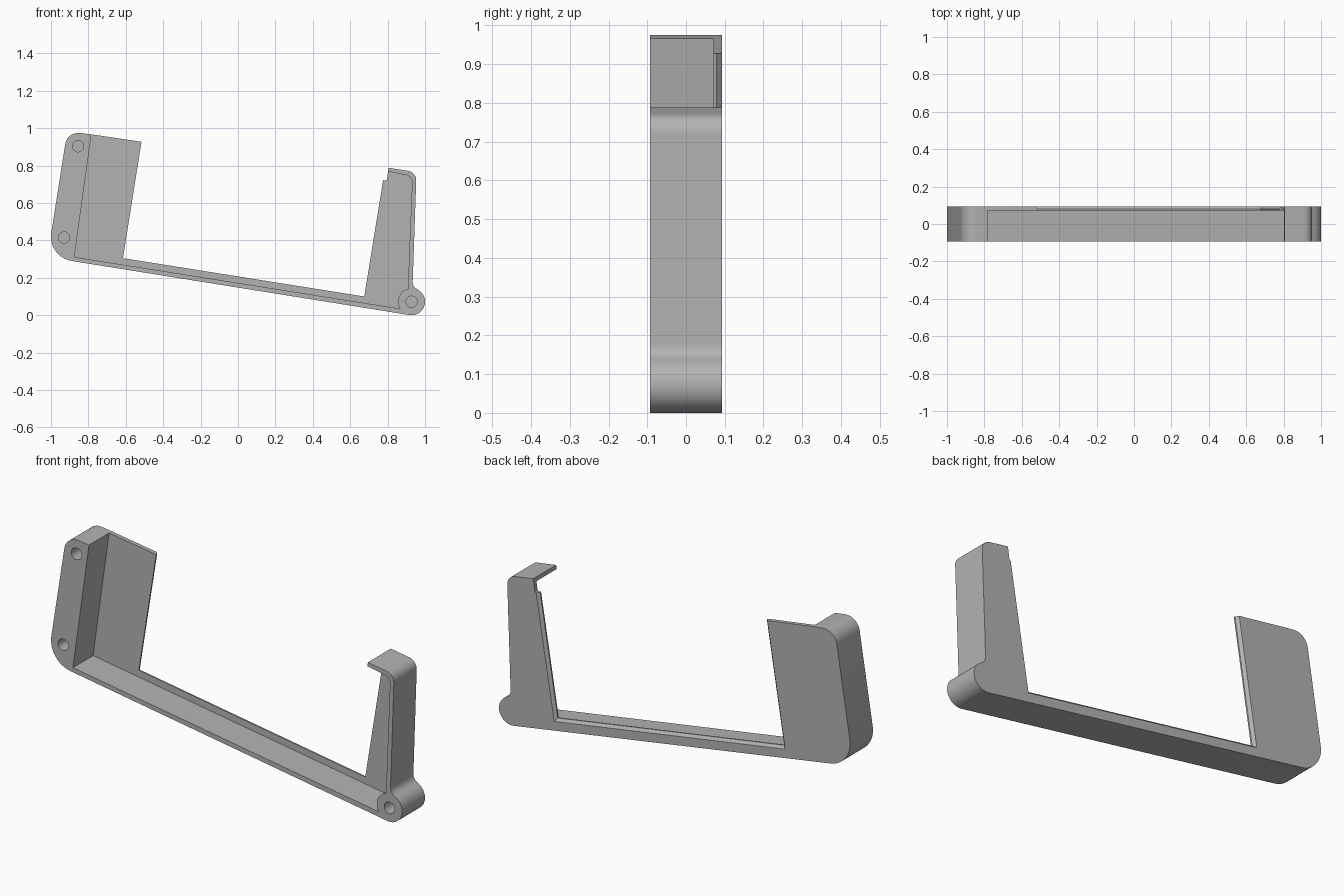
import bpy, bmesh, math
from mathutils import Vector

if "Cube" in bpy.data.objects:
    bpy.data.objects.remove(bpy.data.objects["Cube"])

FRONT, BACK, PLATE = -0.093, 0.093, 0.071
HINGE, HINGE_R = (0.928, 0.072), 0.072

grey = bpy.data.materials.new("plain grey")
grey.use_nodes = True
grey.diffuse_color = (0.45, 0.45, 0.45, 1)
grey.node_tree.nodes["Principled BSDF"].inputs["Base Color"].default_value = grey.diffuse_color


def arc(centre, r, a0, a1, n=16):
    """Points in the xz plane along an arc, angles in degrees."""
    angles = [math.radians(a0 + (a1 - a0) * i / n) for i in range(n + 1)]
    return [(centre[0] + r * math.cos(a), centre[1] + r * math.sin(a)) for a in angles]


def loft(name, near, far, y0, y1):
    """Solid between two matching outlines, at y0 and y1."""
    bm = bmesh.new()
    a = [bm.verts.new((x, y0, z)) for x, z in near]
    b = [bm.verts.new((x, y1, z)) for x, z in far]
    bm.faces.new(a)
    bm.faces.new(b[::-1])
    for i in range(len(a)):
        j = (i + 1) % len(a)
        bm.faces.new((a[i], b[i], b[j], a[j]))
    bmesh.ops.recalc_face_normals(bm, faces=bm.faces)
    mesh = bpy.data.meshes.new(name)
    bm.to_mesh(mesh)
    bm.free()
    mesh.materials.append(grey)
    obj = bpy.data.objects.new(name, mesh)
    bpy.context.collection.objects.link(obj)
    return obj


def cut(body, cutter):
    mod = body.modifiers.new(cutter.name, 'BOOLEAN')
    mod.operation = 'DIFFERENCE'
    mod.solver = 'EXACT'
    mod.object = cutter
    cutter.hide_render = True
    cutter.hide_viewport = True


# Opening edges of the back plate
left_top, left_low = Vector((-0.516, 0.927)), Vector((-0.615, 0.305))
right_low, right_top = Vector((0.675, 0.100)), Vector((0.776, 0.722))

# Whole silhouette, counter-clockwise from the lower left corner
outline = arc((-0.868, 0.420), 0.132, 171, 261)
outline += arc(HINGE, HINGE_R, 261, 415, 28)
outline += arc((0.978, 0.178), 0.044, 245, 178, 8)
outline += arc((0.903, 0.722), 0.050, -2, 81, 10)
outline += [(0.805, 0.788), (0.796, 0.724), (0.788, 0.719), right_top, right_low]
outline += [left_low, left_top, (-0.785, 0.967)]
outline += arc((-0.852, 0.902), 0.073, 81, 171)
frame = loft("bracket_frame", outline, outline, FRONT, BACK)

# Pocket, open at the front, leaving walls, floor and back plate
pocket = [(-0.771, 1.06), (-0.875, 0.311)]
pocket += arc(HINGE, HINGE_R, 211, 106, 20)
pocket += arc((0.893, 0.712), 0.038, -2, 81, 10)
pocket += [(0.805, 0.767), (0.60, 0.80), (0.60, 1.06)]
cut(frame, loft("pocket_cutter", pocket, pocket, FRONT - 0.1, PLATE))

# Bevel round the opening, widening towards the back
up_left = left_top + (left_top - left_low) * 0.3
up_right = right_top + (right_top - right_low) * 0.3
rim = [up_left, left_low, right_low, up_right]
side, down = Vector((0.988, -0.156)), Vector((-0.156, -0.988))
g = 0.013
wide = [up_left - side * g, left_low + (down - side) * g,
        right_low + (down + side) * g, up_right + side * g]
deep = [p + (q - p) * 2 for p, q in zip(rim, wide)]
cut(frame, loft("bevel_cutter", rim, deep, 0.079, 0.107))

# Blind screw holes
for i, c in enumerate([(-0.855, 0.903), (-0.930, 0.415), HINGE]):
    ring = arc(c, 0.03, 0, 345, 23)
    cut(frame, loft(f"hole_cutter_{i + 1}", ring, ring, FRONT - 0.1, PLATE))

# Apply the cuts, remove the cutters and smooth the rounded walls
bpy.context.view_layer.update()
result = bpy.data.meshes.new_from_object(frame.evaluated_get(bpy.context.evaluated_depsgraph_get()))
cutters = [m.object for m in frame.modifiers]
frame.modifiers.clear()
frame.data = result
for c in cutters:
    bpy.data.objects.remove(c)
bpy.ops.object.select_all(action='DESELECT')
frame.select_set(True)
bpy.context.view_layer.objects.active = frame
bpy.ops.object.shade_smooth_by_angle(angle=math.radians(25))
